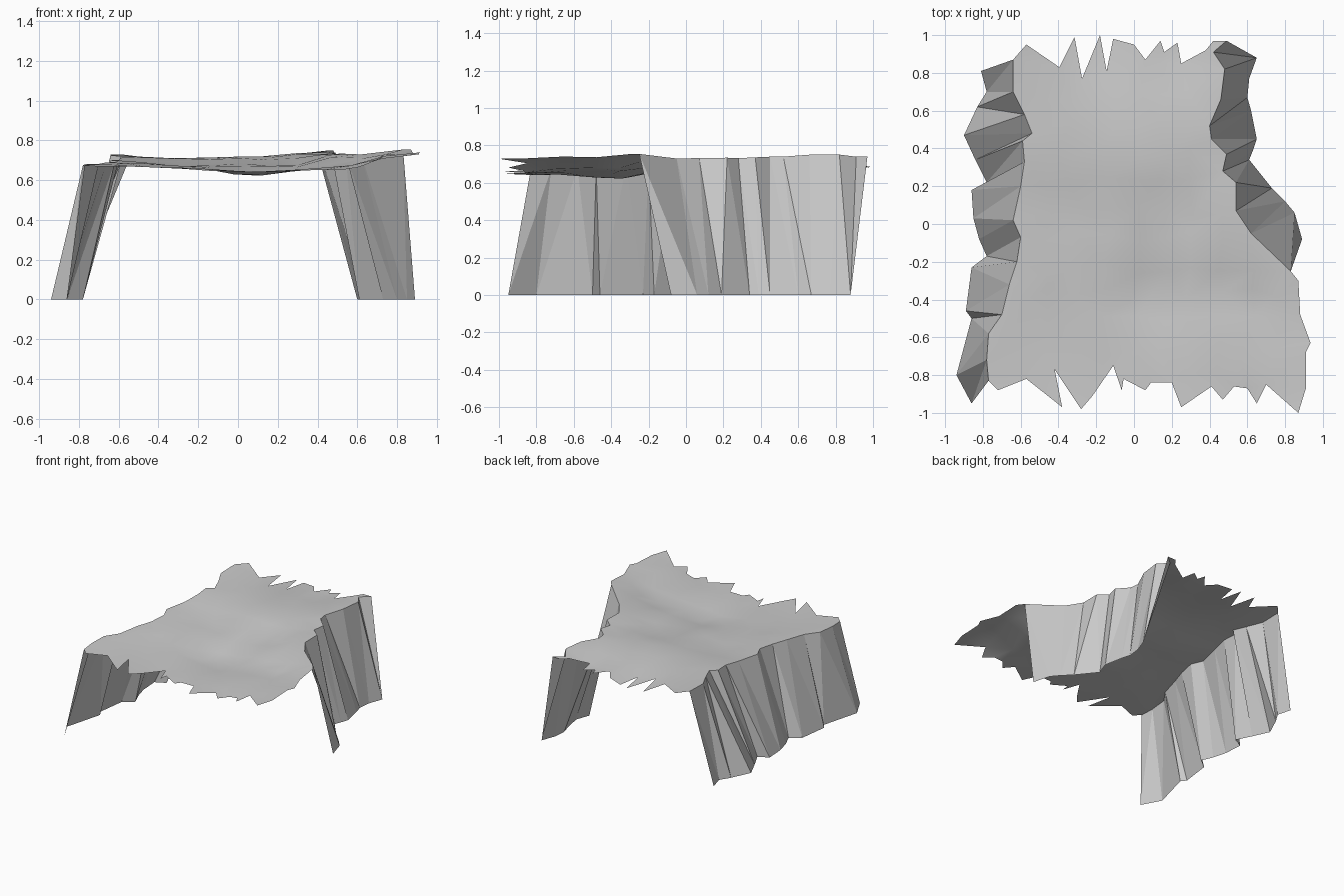
import bpy, bmesh, random
from mathutils import Vector
from mathutils.geometry import delaunay_2d_cdt

if "Cube" in bpy.data.objects:
    bpy.data.objects.remove(bpy.data.objects["Cube"])

random.seed(4)

# Wall profiles: upper rim and foot, listed in matching order
left_rim = [(-.64, .87), (-.64, .70), (-.58, .58), (-.54, .48), (-.59, .44), (-.58, .33),
            (-.60, .20), (-.64, .02), (-.60, -.07), (-.62, -.20), (-.66, -.32),
            (-.70, -.48), (-.77, -.58), (-.78, -.72), (-.77, -.83)]
left_foot = [(-.81, .81), (-.78, .70), (-.83, .62), (-.90, .47), (-.84, .34), (-.78, .22),
             (-.86, .18), (-.85, .03), (-.82, -.08), (-.78, -.17), (-.86, -.23),
             (-.89, -.46), (-.86, -.50), (-.94, -.80), (-.86, -.95)]
right_rim = [(.83, -.25), (.62, -.05), (.54, .07), (.54, .22), (.47, .28), (.49, .37),
             (.41, .45), (.40, .52), (.46, .66), (.48, .82), (.42, .91), (.49, .97)]
right_foot = [(.89, -.08), (.85, .06), (.80, .12), (.73, .19), (.61, .34), (.63, .39),
              (.65, .45), (.62, .60), (.60, .67), (.61, .77), (.65, .88), (.65, .88)]
# Ragged open edges of the top sheet
front_edge = [(-.72, -.88), (-.57, -.82), (-.38, -.97), (-.42, -.77), (-.28, -.98), (-.22, -.91),
              (-.11, -.75), (-.065, -.88), (-.055, -.82), (.06, -.88), (.09, -.84), (.20, -.84),
              (.25, -.97), (.41, -.86), (.47, -.93), (.53, -.86), (.60, -.87), (.65, -.95),
              (.70, -.85), (.87, -1.0), (.91, -.87), (.91, -.68), (.935, -.63), (.88, -.48),
              (.87, -.30)]
back_edge = [(.42, .97), (.38, .92), (.25, .85), (.23, .96), (.16, .91), (.14, .97), (.06, .87),
             (0, .95), (-.11, .98), (-.145, .81), (-.18, 1.0), (-.275, .77), (-.315, .99),
             (-.395, .83), (-.57, .95)]
# Height samples of the gently rolling sheet
samples = [(-.77, -.83, .67), (-.77, -.6, .68), (-.65, -.3, .69), (-.6, 0, .70), (-.56, .45, .72),
           (-.62, .85, .73), (-.38, -.95, .665), (-.1, -.8, .645), (.1, -.85, .64), (.1, -.4, .62),
           (.45, -.9, .65), (.9, -.9, .73), (.92, -.63, .74), (.84, -.25, .755), (.5, -.4, .66),
           (.62, 0, .73), (.54, .15, .735), (.43, .5, .74), (.47, .75, .755), (.47, .95, .74),
           (.2, .9, .70), (-.2, .93, .68), (0, .4, .72), (-.3, .5, .71), (-.3, 0, .67), (.2, 0, .67),
           (-.3, -.5, .66)]


def height(x, y):
    total = weight = 0
    for sx, sy, sz in samples:
        w = 1 / (((x - sx) ** 2 + (y - sy) ** 2 + .004) ** 1.6)
        total += w * sz
        weight += w
    return total / weight


def inside(p, poly, margin=.05):
    hit = False
    for a, b in zip(poly, poly[1:] + poly[:1]):
        a, b = Vector(a), Vector(b)
        t = max(0, min(1, (p - a).dot(b - a) / (b - a).length_squared))
        if (p - a.lerp(b, t)).length < margin:
            return False
        if (a.y > p.y) != (b.y > p.y) and p.x < a.x + (p.y - a.y) * (b.x - a.x) / (b.y - a.y):
            hit = not hit
    return hit


def add_object(name, verts, faces, smooth):
    mesh = bpy.data.meshes.new(name)
    mesh.from_pydata(verts, [], faces)
    bm = bmesh.new()
    bm.from_mesh(mesh)
    bmesh.ops.dissolve_degenerate(bm, dist=.0001, edges=bm.edges)
    bm.to_mesh(mesh)
    bm.free()
    for poly in mesh.polygons:
        poly.use_smooth = smooth
    obj = bpy.data.objects.new(name, mesh)
    bpy.context.collection.objects.link(obj)


# Top sheet: outline plus scattered interior points
outline = left_rim + front_edge + right_rim + back_edge
points = [Vector(p) for p in outline]
for i in range(13):
    for j in range(14):
        p = Vector((-.9 + i * .15 + random.uniform(-.04, .04), -.97 + j * .15 + random.uniform(-.04, .04)))
        if inside(p, outline):
            points.append(p)
n = len(outline)
flat, _, tris, *_ = delaunay_2d_cdt(points, [(i, (i + 1) % n) for i in range(n)], [list(range(n))], 1, 1e-5)
add_object("rock_top_sheet", [(p.x, p.y, height(p.x, p.y)) for p in flat], tris, True)


# Side walls: faceted strips from the rim to the ground
def wall(name, rim, foot):
    k = len(rim)
    verts = [(x, y, height(x, y)) for x, y in rim] + [(x, y, 0) for x, y in foot]
    faces = []
    for i in range(k - 1):
        faces += [(i, k + i, k + i + 1), (i, k + i + 1, i + 1)]
    add_object(name, verts, faces, False)


wall("left_rock_wall", left_rim, left_foot)
wall("right_rock_wall", right_rim, right_foot)
